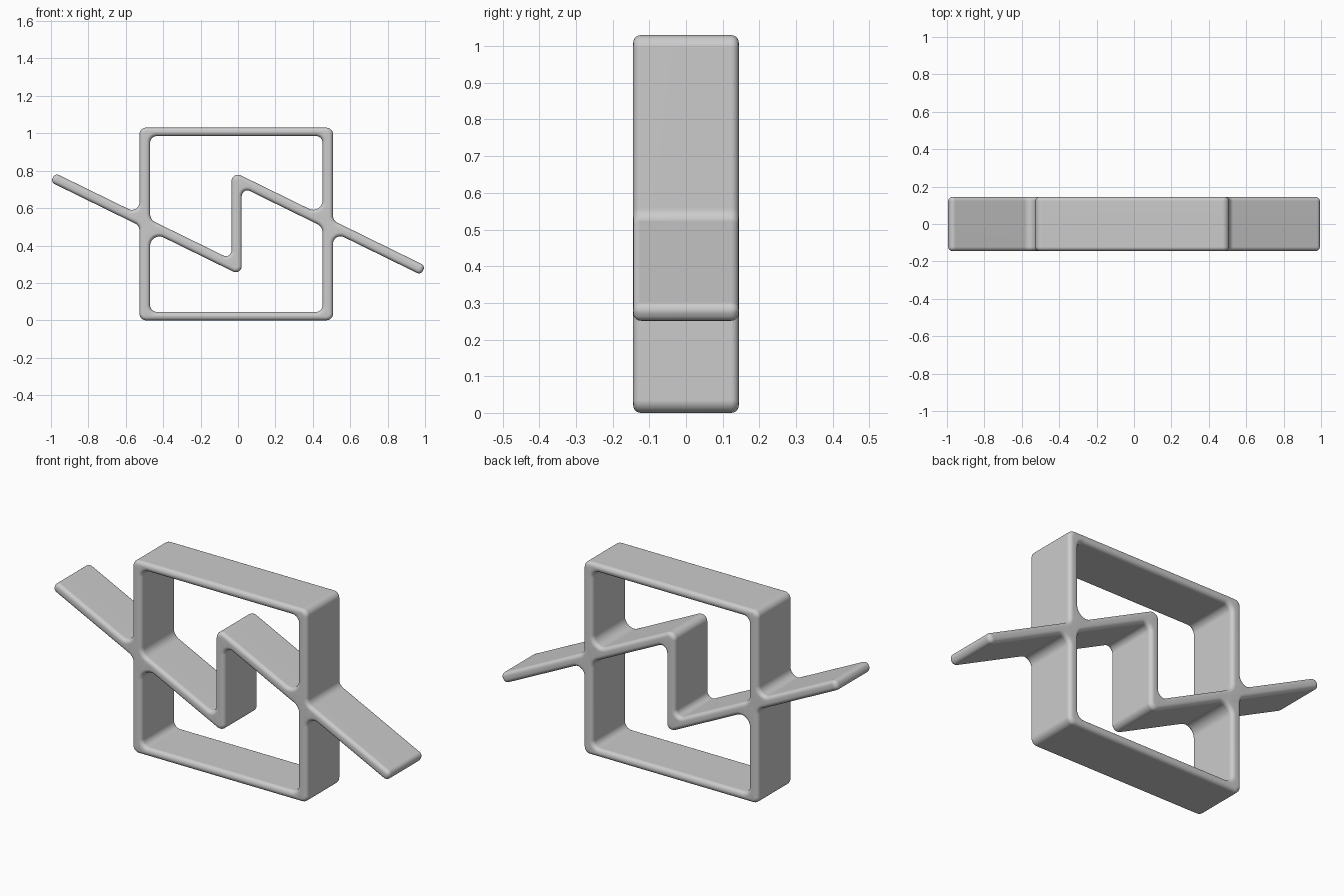
import bpy, bmesh, math
from mathutils import Vector

cube = bpy.data.objects.get("Cube")
if cube:
    bpy.data.objects.remove(cube, do_unlink=True)

HALF_DEPTH = 0.144
BEVEL = 0.021          # edge rounding
H = 0.03               # half height of a sloping band
XL, XR = -0.527, 0.508             # frame outside
IL, IR = -0.47, 0.452              # frame inside
TOP, ITOP, IBOT = 1.03, 0.985, 0.045
ML, MR = -0.035, 0.02              # upright in the middle


def z_left(x):
    return 0.523 - 0.49 * (x + 0.5)


def z_right(x):
    return 0.517 - 0.49 * (x - 0.48)


def rounded(corners):
    """Replace each (x, z, radius) corner by an arc."""
    pts, n = [], len(corners)
    for i, (x, z, r) in enumerate(corners):
        p = Vector((x, z))
        u = (Vector(corners[i - 1][:2]) - p).normalized()
        v = (Vector(corners[(i + 1) % n][:2]) - p).normalized()
        half = u.angle(v) / 2
        c = p + (u + v).normalized() * r / math.sin(half)
        t = r / math.tan(half)
        a, b = (p + u * t - c).normalized(), (p + v * t - c).normalized()
        pts += [c + a.slerp(b, k / 8).normalized() * r for k in range(9)]
    return pts


def inset(pts, d):
    """Move a contour to its left (into the material) by d."""
    out, n = [], len(pts)
    for i, p in enumerate(pts):
        e, f = (p - pts[i - 1]).normalized(), (pts[(i + 1) % n] - p).normalized()
        n1, n2 = Vector((-e.y, e.x)), Vector((-f.y, f.x))
        out.append(p + (n1 + n2) * d / (1 + n1.dot(n2)))
    return out


# outline of frame with both arms, and the two openings
tip = 0.024
dx, dz = 0.012, 0.024
rx, lx = 0.99, -0.99
outer = [
    (XL, 0, 0.035), (XR, 0, 0.035),
    (XR, z_right(XR) - H, 0.04),
    (rx - dx, z_right(rx) - dz, tip), (rx + dx, z_right(rx) + dz, tip),
    (XR, z_right(XR) + H, 0.04),
    (XR, TOP, 0.035), (XL, TOP, 0.035),
    (XL, z_left(XL) + H, 0.04),
    (lx + dx, z_left(lx) + dz, tip), (lx - dx, z_left(lx) - dz, tip),
    (XL, z_left(XL) - H, 0.04),
]
upper_opening = [
    (IL, ITOP, 0.035), (IR, ITOP, 0.035), (IR, z_right(IR) + H, 0.05),
    (ML, z_right(ML) + H, 0.035), (ML, z_left(ML) + H, 0.03),
    (IL, z_left(IL) + H, 0.05),
]
lower_opening = [
    (IL, IBOT, 0.035), (IL, z_left(IL) - H, 0.05),
    (MR, z_left(MR) - H, 0.032), (MR, z_right(MR) - H, 0.03),
    (IR, z_right(IR) - H, 0.05), (IR, IBOT, 0.035),
]

# rounded cross-section: (inset, y) from front to back
STEPS = 5
quarter = [k / STEPS * math.pi / 2 for k in range(STEPS + 1)]
section = [(BEVEL * (1 - math.sin(a)), -HALF_DEPTH + BEVEL * (1 - math.cos(a)))
           for a in quarter]
section += [(d, -y) for d, y in reversed(section)]

bm = bmesh.new()
caps = ([], [])
for corners in (outer, upper_opening, lower_opening):
    pts = rounded(corners)
    rings = [[bm.verts.new((p.x, y, p.y)) for p in inset(pts, d)]
             for d, y in section]
    n = len(pts)
    for a, b in zip(rings, rings[1:]):
        for i in range(n):
            j = (i + 1) % n
            bm.faces.new((a[i], a[j], b[j], b[i]))
    for cap, ring in zip(caps, (rings[0], rings[-1])):
        cap += [bm.edges.get((ring[i], ring[(i + 1) % n])) for i in range(n)]
for cap in caps:
    bmesh.ops.triangle_fill(bm, edges=cap, use_beauty=True)
bmesh.ops.recalc_face_normals(bm, faces=bm.faces)

mesh = bpy.data.meshes.new("frame_with_zigzag_band")
bm.to_mesh(mesh)
bm.free()
obj = bpy.data.objects.new("frame_with_zigzag_band", mesh)
bpy.context.collection.objects.link(obj)

# plain grey
grey = bpy.data.materials.new("light_grey")
grey.use_nodes = True
colour = (0.6, 0.6, 0.6, 1)
grey.diffuse_color = colour
grey.node_tree.nodes["Principled BSDF"].inputs["Base Color"].default_value = colour
mesh.materials.append(grey)

bpy.ops.object.select_all(action='DESELECT')
obj.select_set(True)
bpy.context.view_layer.objects.active = obj
bpy.ops.object.shade_smooth_by_angle(angle=math.radians(40))
obj.modifiers.new("even_shading", 'WEIGHTED_NORMAL').keep_sharp = True
